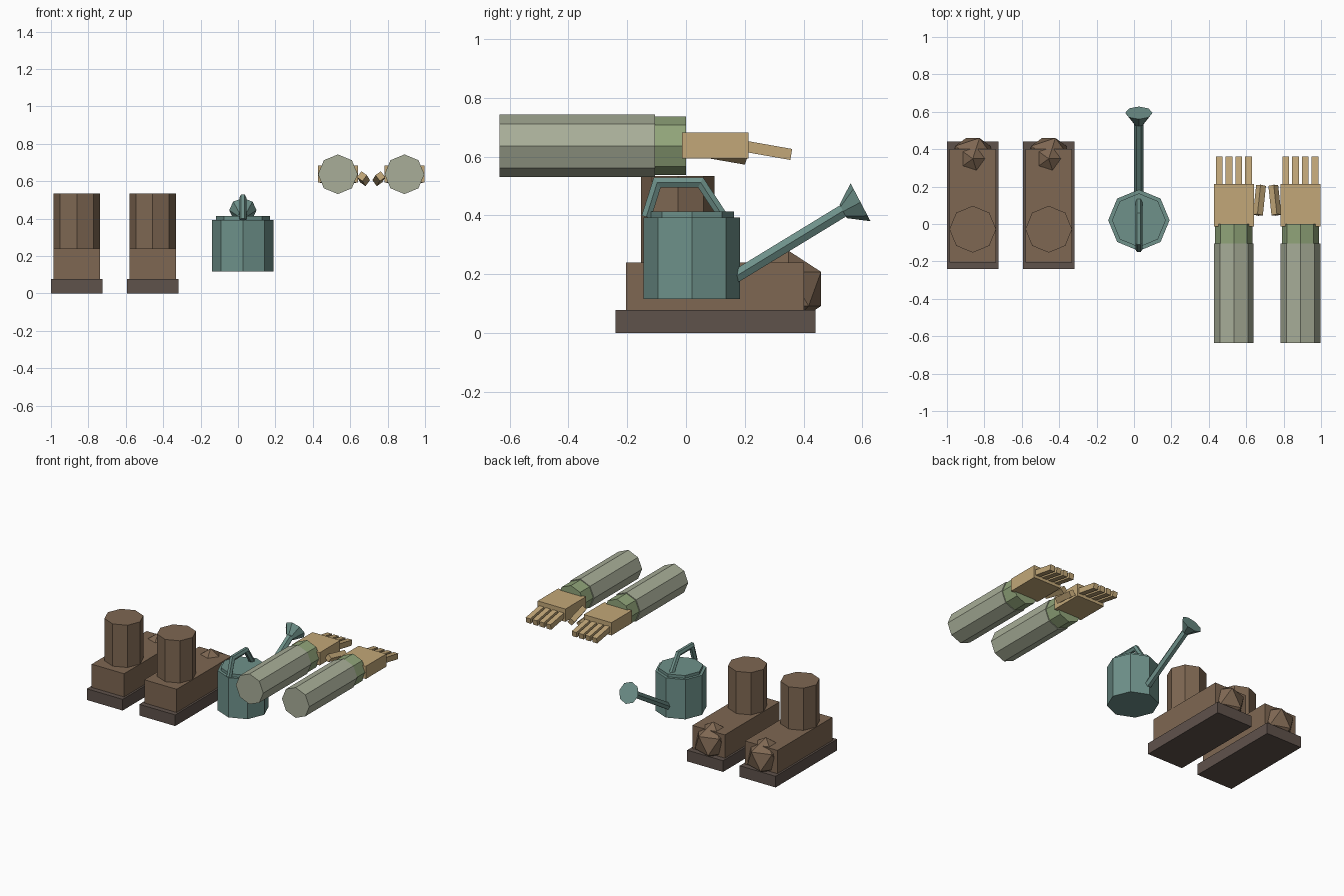
import bpy, bmesh, math
from mathutils import Vector, Matrix, Euler

if "Cube" in bpy.data.objects:
    bpy.data.objects.remove(bpy.data.objects["Cube"])


def material(name, rgb):
    m = bpy.data.materials.new(name)
    lin = [((c / 255 + 0.055) / 1.055) ** 2.4 for c in rgb]
    m.diffuse_color = (*lin, 1)
    m.use_nodes = True
    m.node_tree.nodes["Principled BSDF"].inputs["Base Color"].default_value = m.diffuse_color
    return m


BOOT = material("boot brown", (126, 103, 82))
SOLE = material("sole dark brown", (95, 82, 75))
CAN = material("can teal", (110, 145, 138))
SLEEVE = material("sleeve grey green", (168, 174, 152))
CUFF = material("cuff green", (145, 165, 122))
HAND = material("glove tan", (194, 167, 120))


def finish(name, bm, mat):
    bmesh.ops.recalc_face_normals(bm, faces=bm.faces)
    me = bpy.data.meshes.new(name)
    bm.to_mesh(me)
    bm.free()
    me.materials.append(mat)
    ob = bpy.data.objects.new(name, me)
    bpy.context.collection.objects.link(ob)
    return ob


def box(name, centre, size, mat, rot=(0, 0, 0)):
    bm = bmesh.new()
    m = (Matrix.Translation(centre) @ Euler(rot).to_matrix().to_4x4()
         @ Matrix.Diagonal((*size, 1)))
    bmesh.ops.create_cube(bm, size=1, matrix=m)
    return finish(name, bm, mat)


def tube(name, x, path, radii, sides, mat):
    """Faceted tube through (y, z) points, mitred at the bends."""
    bm = bmesh.new()
    pts = [Vector((x, y, z)) for y, z in path]
    rings = []
    for i, p in enumerate(pts):
        a = (p - pts[i - 1]).normalized() if i else (pts[1] - p).normalized()
        b = (pts[i + 1] - p).normalized() if i < len(pts) - 1 else a
        d = (a + b).normalized()
        u = Vector((1, 0, 0))
        v = d.cross(u) / max(d.dot(a), 0.3)
        rings.append([bm.verts.new(p + radii[i] * (u * math.cos(t) + v * math.sin(t)))
                      for t in (2 * math.pi * k / sides for k in range(sides))])
    for r, s in zip(rings, rings[1:]):
        for k in range(sides):
            j = (k + 1) % sides
            bm.faces.new((r[k], r[j], s[j], s[k]))
    bm.faces.new(rings[0])
    bm.faces.new(rings[-1])
    return finish(name, bm, mat)


# Boots: sole, foot, shaft and faceted toe cap
for side, x in (("left", -0.862), ("right", -0.456)):
    box(f"{side}_boot_sole", (x, 0.1, 0.039), (0.277, 0.68, 0.078), SOLE)
    box(f"{side}_boot_foot", (x, 0.098, 0.159), (0.25, 0.606, 0.162), BOOT)
    tube(f"{side}_boot_shaft", x, [(-0.028, 0.23), (-0.028, 0.535)], [0.125] * 2, 8, BOOT)
    bm = bmesh.new()
    bmesh.ops.create_icosphere(bm, subdivisions=1, radius=0.13,
                               matrix=Matrix.Translation((x, 0.349, 0.15)))
    finish(f"{side}_boot_toe", bm, BOOT)

# Watering can: body, lid, handle, spout and rose
CX, CY = 0.026, 0.02
tube("can_body", CX, [(CY, 0.116), (CY, 0.393)], [0.164] * 2, 8, CAN)
tube("can_lid", CX, [(CY, 0.385), (CY, 0.413)], [0.144] * 2, 8, CAN)
tube("can_handle", CX, [(-0.135, 0.395), (-0.098, 0.512), (0.05, 0.512), (0.127, 0.395)],
     [0.019] * 4, 6, CAN)
tube("can_spout", CX, [(0.14, 0.175), (0.54, 0.419)], [0.025] * 2, 6, CAN)
tube("can_rose", CX, [(0.535, 0.414), (0.594, 0.445)], [0.026, 0.073], 8, CAN)

# Arms: sleeve, cuff, palm, four fingers and a thumb pointing inward
Z = 0.637
for side, x, inward in (("left", 0.534, 1), ("right", 0.89, -1)):
    tube(f"{side}_sleeve", x, [(-0.635, Z), (-0.105, Z)], [0.106] * 2, 8, SLEEVE)
    tube(f"{side}_cuff", x, [(-0.105, Z), (0.0, Z)], [0.1] * 2, 8, CUFF)
    box(f"{side}_palm", (x, 0.1, 0.638), (0.214, 0.226, 0.089), HAND)
    for i in range(4):
        box(f"{side}_finger_{i + 1}", (x + (i - 1.5) * 0.052, 0.277, 0.622),
            (0.036, 0.165, 0.038), HAND, (math.radians(-10), 0, 0))
    box(f"{side}_thumb", (x + inward * 0.137, 0.127, 0.613), (0.036, 0.16, 0.04), HAND,
        (math.radians(-12), inward * math.radians(35), -inward * math.radians(13)))
